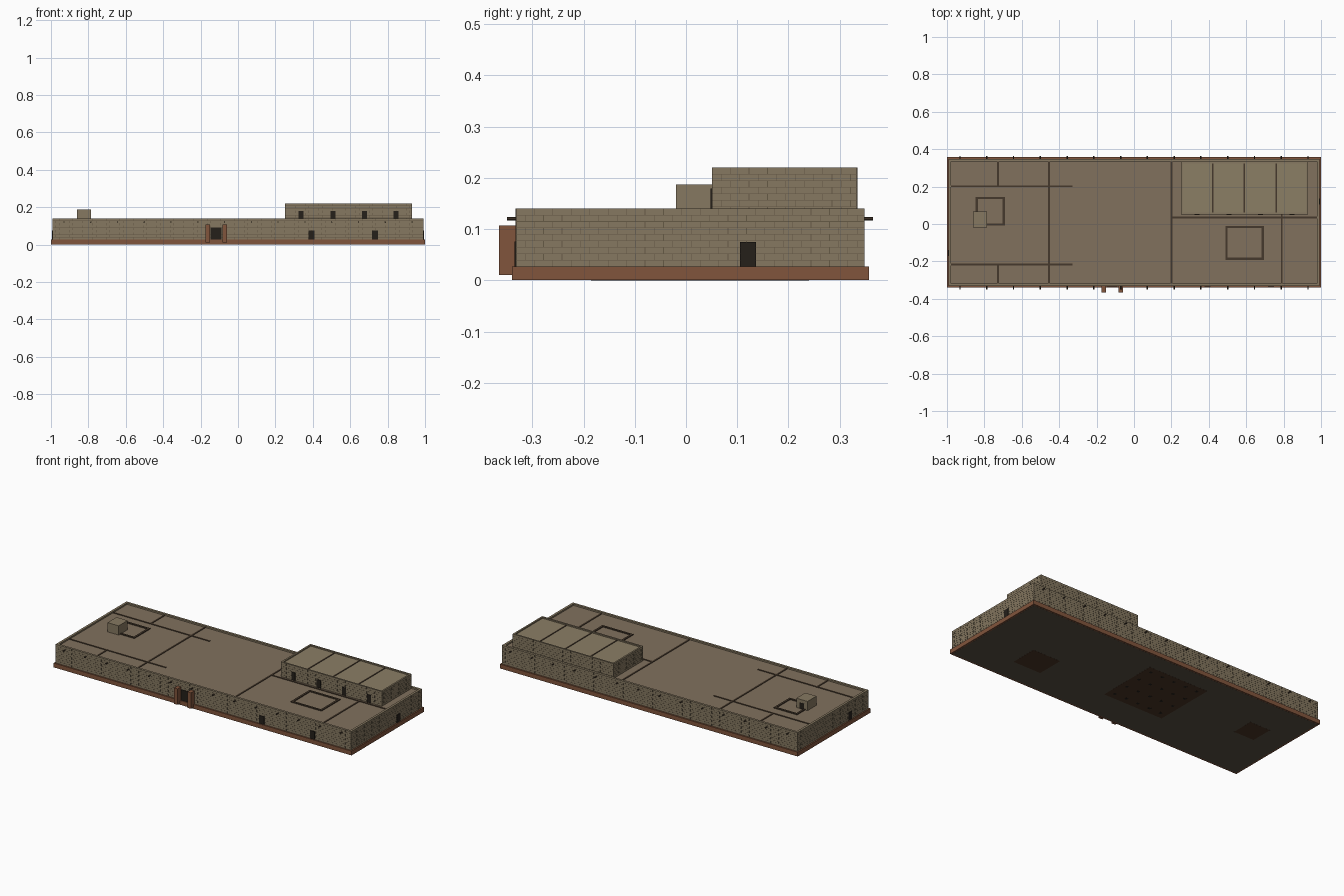
import bpy, bmesh
from mathutils import Matrix, Vector

if "Cube" in bpy.data.objects:
    bpy.data.objects.remove(bpy.data.objects["Cube"])


def mat(name, c):
    m = bpy.data.materials.new(name)
    m.diffuse_color = (*c, 1)
    m.use_nodes = True
    m.node_tree.nodes["Principled BSDF"].inputs["Base Color"].default_value = m.diffuse_color
    return m


STONE = mat("stone", (0.24, 0.19, 0.12))
JOINT = mat("joint", (0.13, 0.10, 0.06))
ROOF = mat("roof_earth", (0.22, 0.165, 0.11))
UPROOF = mat("upper_roof_earth", (0.26, 0.21, 0.13))
CLAY = mat("red_clay", (0.22, 0.09, 0.045))
WOOD = mat("dark_wood", (0.06, 0.04, 0.025))
DARK = mat("opening", (0.018, 0.014, 0.01))
FLOOR = mat("underside", (0.10, 0.08, 0.055))
PIT = mat("pit_floor", (0.07, 0.035, 0.018))


def boxes(name, items, m):
    """One object from boxes given as (x0, x1, y0, y1, z0, z1)."""
    bm = bmesh.new()
    for x0, x1, y0, y1, z0, z1 in items:
        M = Matrix.Translation(((x0 + x1) / 2, (y0 + y1) / 2, (z0 + z1) / 2)) @ \
            Matrix.Diagonal((x1 - x0, y1 - y0, z1 - z0, 1))
        bmesh.ops.create_cube(bm, size=1, matrix=M)
    me = bpy.data.meshes.new(name)
    bm.to_mesh(me)
    bm.free()
    me.materials.append(m)
    ob = bpy.data.objects.new(name, me)
    bpy.context.collection.objects.link(ob)
    return ob


def ring(x0, x1, y0, y1, z0, z1, t):
    """Four wall boxes around a rectangle."""
    return [(x0, x1, y0, y0 + t, z0, z1), (x0, x1, y1 - t, y1, z0, z1),
            (x0, x0 + t, y0 + t, y1 - t, z0, z1), (x1 - t, x1, y0 + t, y1 - t, z0, z1)]


def courses(name, x0, x1, y0, y1, z0, z1, n, step):
    """Thin mortar bed lines and staggered upright joints on a block's four sides."""
    e, w = 0.0006, 0.0006
    h = (z1 - z0) / n
    out = []
    for i in range(n):
        z = z0 + i * h
        if i:
            out += [(x0, x1, y0 - e, y0 + e, z - w, z + w), (x0, x1, y1 - e, y1 + e, z - w, z + w),
                    (x0 - e, x0 + e, y0, y1, z - w, z + w), (x1 - e, x1 + e, y0, y1, z - w, z + w)]
        x = x0 + step * (0.5 if i % 2 else 1)
        while x < x1 - 0.005:
            out += [(x - w, x + w, y - e, y + e, z, z + h) for y in (y0, y1)]
            x += step
        y = y0 + step * (0.5 if i % 2 else 1)
        while y < y1 - 0.005:
            out += [(x - e, x + e, y - w, y + w, z, z + h) for x in (x0, x1)]
            y += step
    boxes(name, out, JOINT)


# plinth and lower storey
X, Y0, Y1, TOP, RZ = 0.992, -0.332, 0.348, 0.14, 0.131
boxes("plinth", [(-1, 1, -0.34, 0.357, 0.001, 0.027)], CLAY)
boxes("lower_walls", ring(-X, X, Y0, Y1, 0.027, TOP, 0.014), STONE)
boxes("lower_roof", [(-X + 0.014, X - 0.014, Y0 + 0.014, Y1 - 0.014, 0.10, RZ)], ROOF)
courses("lower_wall_joints", -X, X, Y0, Y1, 0.027, TOP, 9, 0.036)

# upper storey
UX0, UX1, UY0, UY1, UT = 0.252, 0.93, 0.051, 0.334, 0.22
boxes("upper_walls", ring(UX0, UX1, UY0, UY1, 0.12, UT, 0.01), STONE)
boxes("upper_roof", [(UX0 + 0.01, UX1 - 0.01, UY0 + 0.01, UY1 - 0.01, 0.19, 0.213)], UPROOF)
courses("upper_wall_joints", UX0, UX1, UY0, UY1, RZ, UT, 7, 0.036)
boxes("upper_roof_strips", [(x - 0.004, x + 0.004, UY0 + 0.01, UY1 - 0.01, 0.21, 0.2155)
                            for x in (0.42, 0.59, 0.76)], WOOD)

# roof hut
boxes("roof_hut", [(-0.862, -0.787, -0.02, 0.066, 0.125, 0.187)], STONE)
boxes("roof_hut_door", [(-0.84, -0.81, 0.06, 0.068, RZ, 0.167)], DARK)

# room lines laid on the roof
zs = (RZ - 0.003, RZ + 0.003)
boxes("roof_strips", [
    (-0.978, -0.33, 0.197, 0.207, *zs), (-0.978, -0.33, -0.222, -0.212, *zs),
    (-0.733, -0.723, Y0 + 0.014, -0.21, *zs), (-0.733, -0.723, 0.2, Y1 - 0.014, *zs),
    (-0.46, -0.45, Y0 + 0.014, Y1 - 0.014, *zs),
    (0.195, 0.205, Y0 + 0.014, Y1 - 0.014, *zs),
    (0.785, 0.795, Y0 + 0.014, UY0, *zs), (0.2, 0.978, 0.03, 0.04, *zs)], WOOD)

# sunken room frames
boxes("hatch_frames", ring(0.488, 0.695, -0.192, -0.01, RZ - 0.003, RZ + 0.005, 0.012)
      + ring(-0.847, -0.69, -0.008, 0.145, RZ - 0.003, RZ + 0.005, 0.012), WOOD)

# doors, slightly proud of the walls
p = 0.003
doors = [(-0.147, -0.087, Y0 - p, Y0 + p, 0.027, 0.092)]
doors += [(x - 0.016, x + 0.016, Y0 - p, Y0 + p, 0.027, 0.076) for x in (0.393, 0.733)]
doors += [(sx * X - p, sx * X + p, y - 0.016, y + 0.016, 0.027, 0.075)
          for sx, y in ((1, 0.121), (-1, -0.155))]
boxes("lower_doors", doors, DARK)
boxes("upper_doors", [(x - 0.013, x + 0.013, UY0 - p, UY0 + p, RZ, 0.179)
                      for x in (0.337, 0.507, 0.677, 0.845)], DARK)

# entrance piers
boxes("entrance_piers", [(x - 0.012, x + 0.012, -0.365, Y0, 0.01, 0.107)
                         for x in (-0.162, -0.072)], CLAY)

# round beam ends along front and back
bm = bmesh.new()
for i in range(14):
    x = -0.93 + i * 1.86 / 13
    for y in (Y0 - 0.006, Y1 + 0.005):
        bmesh.ops.create_cone(bm, cap_ends=True, segments=8, radius1=0.0035, radius2=0.0035, depth=0.023,
                              matrix=Matrix.Translation((x, y, 0.12)) @ Matrix.Rotation(1.5708, 4, 'X'))
me = bpy.data.meshes.new("beam_ends")
bm.to_mesh(me)
bm.free()
me.materials.append(WOOD)
bpy.context.collection.objects.link(bpy.data.objects.new("beam_ends", me))

# underside slab with darker court and pit floors
boxes("underside_slab", [(-0.99, 0.99, -0.33, 0.347, 0.0006, 0.01)], FLOOR)
boxes("pit_floors", [(-0.31, 0.09, -0.14, 0.24, 0.0002, 0.01),
                     (0.50, 0.685, -0.185, -0.02, 0.0002, 0.01),
                     (-0.835, -0.70, 0.0, 0.135, 0.0002, 0.01)], PIT)
boxes("court_post_feet", [(x - 0.008, x + 0.008, y - 0.008, y + 0.008, 0, 0.01)
                          for x in (-0.27, -0.19, -0.11, -0.03, 0.05)
                          for y in (-0.10, 0.0, 0.10, 0.20)], DARK)
